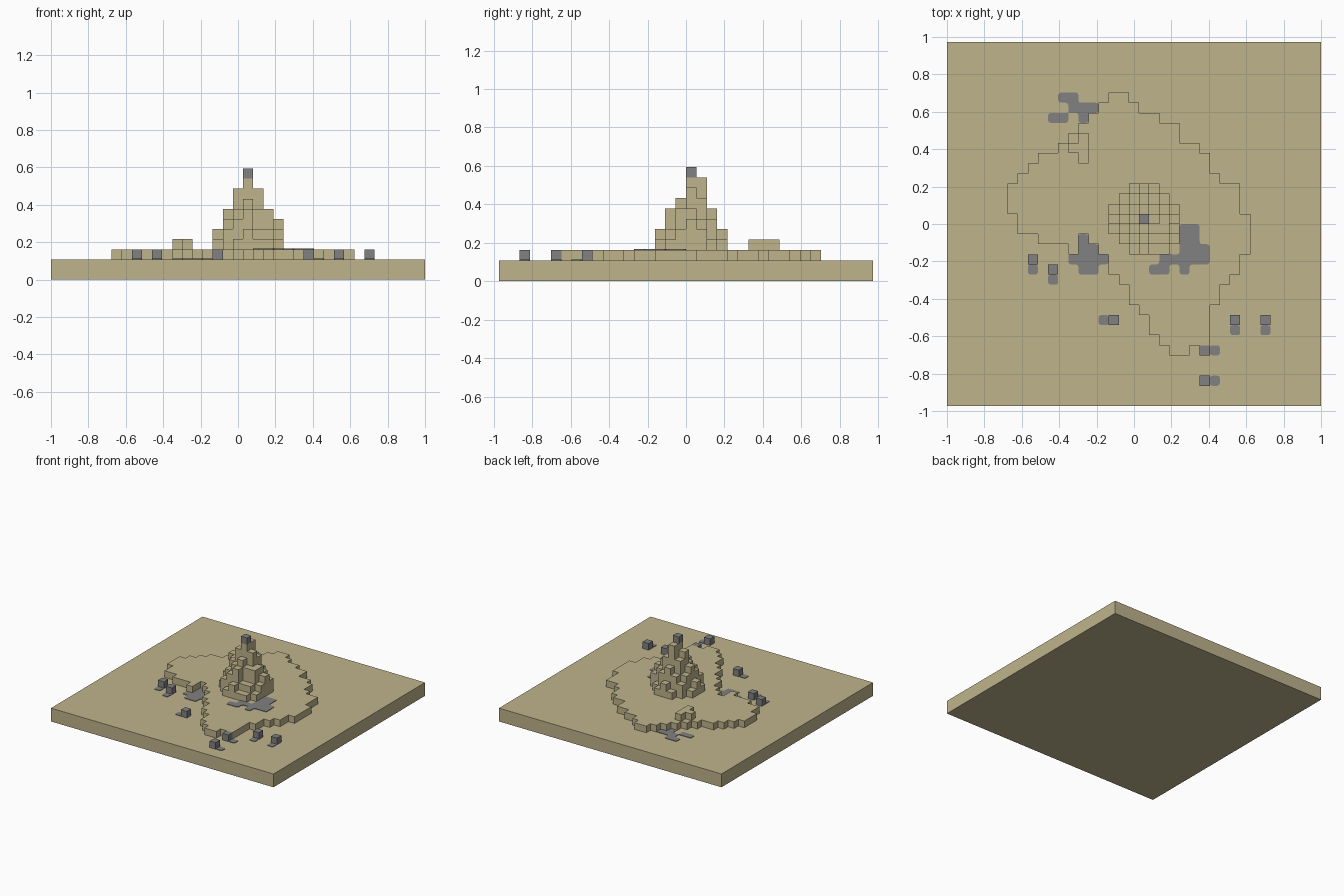
import bpy
import bmesh
import math

if "Cube" in bpy.data.objects:
    bpy.data.objects.remove(bpy.data.objects["Cube"], do_unlink=True)

COLS, ROWS = 37, 36
CELL = 2 / COLS
GROUND = 2 * CELL
TERRACE = 3 * CELL


def material(name, rgb):
    mat = bpy.data.materials.new(name)
    mat.use_nodes = True
    color = (*rgb, 1)
    mat.diffuse_color = color
    bsdf = mat.node_tree.nodes["Principled BSDF"]
    bsdf.inputs["Base Color"].default_value = color
    bsdf.inputs["Roughness"].default_value = 0.9
    return mat


SAND = material("sand", (0.52, 0.455, 0.265))
STONE = material("stone grey", (0.22, 0.22, 0.22))


def blocks(name, cells, mat, z=0.0, step=CELL, underside=False, rounding=0.0):
    """Outer skin of a set of (column, row, layer) cells; rows count from the back."""
    cells = set(cells)
    bm = bmesh.new()
    for c, r, k in cells:
        for axis in range(3):
            for side in (0, 1):
                if axis == 2 and side == 0 and not underside:
                    continue
                near = [c, r, k]
                near[axis] += 2 * side - 1
                if tuple(near) in cells:
                    continue
                ring = []
                for u, v in ((0, 0), (1, 0), (1, 1), (0, 1)):
                    p = [c, r, k]
                    p[axis] += side
                    p[(axis + 1) % 3] += u
                    p[(axis + 2) % 3] += v
                    ring.append(bm.verts.new(((p[0] - COLS / 2) * CELL,
                                              (ROWS / 2 - p[1]) * CELL,
                                              z + p[2] * step)))
                # The row axis runs backwards, which flips the winding
                bm.faces.new(ring[::-1] if side else ring)
    bmesh.ops.remove_doubles(bm, verts=bm.verts, dist=CELL / 50)
    bmesh.ops.dissolve_limit(bm, angle_limit=math.radians(1),
                             verts=bm.verts, edges=bm.edges)
    if rounding:
        upright = [e for e in bm.edges if len(e.link_faces) == 2
                   and abs(e.verts[0].co.z - e.verts[1].co.z) > step / 2]
        bmesh.ops.bevel(bm, geom=upright, offset=rounding, segments=3,
                        profile=0.5, affect='EDGES')
    mesh = bpy.data.meshes.new(name)
    bm.to_mesh(mesh)
    bm.free()
    mesh.materials.append(mat)
    obj = bpy.data.objects.new(name, mesh)
    bpy.context.collection.objects.link(obj)
    return obj


def drawn(col, row, lines):
    """Cells marked # in a small plan, back row first."""
    return {(col + i, row + j) for j, line in enumerate(lines)
            for i, mark in enumerate(line) if mark == "#"}


# Ground slab
blocks("ground_slab", [(c, r, k) for c in range(COLS) for r in range(ROWS)
                       for k in range(2)], SAND, underside=True)

# Low terrace: first and end column of each row, from the back
FIRST_ROW = 5
spans = [(16, 18), (15, 19), (14, 21), (13, 23), (12, 23), (11, 25), (9, 26),
         (8, 26), (7, 27), (6, 29), (6, 29), (6, 29), (7, 30), (7, 30), (9, 30),
         (12, 30), (16, 29), (16, 29), (17, 28), (18, 27), (18, 27), (19, 26),
         (20, 26), (20, 26), (21, 26), (22, 24)]
terrace = {(c, FIRST_ROW + j) for j, (a, b) in enumerate(spans) for c in range(a, b)}
terrace -= drawn(13, 19, ["#", "##", ""])
blocks("terrace", [(c, r, 2) for c, r in terrace], SAND)

# Small raised ridge at the back of the terrace
ridge = drawn(12, 9, [" #", "##", " #"])
blocks("back_ridge", [(c, r, 3) for c, r in ridge], SAND)

# Stepped mound: top layer of each column (A = ten)
mound = ["0045400",
         "0567640",
         "468A865",
         "579A976",
         "4678775",
         "0567554",
         "0045440"]
blocks("stepped_mound", [(16 + i, 14 + j, k) for j, line in enumerate(mound)
                         for i, h in enumerate(line)
                         for k in range(3, int(h, 16))], SAND)
blocks("peak_stone", [(19, 17, 10)], STONE)

# Loose stones, each with a flat grey patch beside it
stones = [(8, 21, "front"), (10, 22, "front"), (16, 27, "right"), (28, 27, "front"),
          (31, 27, "front"), (25, 30, "left"), (25, 33, "left")]
shift = {"front": (0, 1), "right": (-1, 0), "left": (1, 0)}
for n, (c, r, where) in enumerate(stones, 1):
    blocks(f"loose_stone_{n}", [(c, r, 2)], STONE, underside=True)
    dc, dr = shift[where]
    blocks(f"stone_patch_{n}", [(c + dc, r + dr, 0)], STONE,
           z=GROUND, step=0.004, rounding=0.015)

# Larger grey patches on the ground and on the terrace
patches = {
    "back_patch": drawn(10, 5, [" ##", "  ###", "## #"]),
    "right_patch": drawn(12, 19, [" #", " ##", "####", " ##"]),
    "left_patch": drawn(20, 18, ["   ##", " # ##", " # ###", " #####", "## #"]),
}
for name, cells in patches.items():
    for level, z, part in (("low", GROUND, cells - terrace),
                           ("high", TERRACE, cells & terrace)):
        if part:
            blocks(f"{name}_{level}", [(c, r, 0) for c, r in part], STONE,
                   z=z, step=0.004, rounding=0.015)
